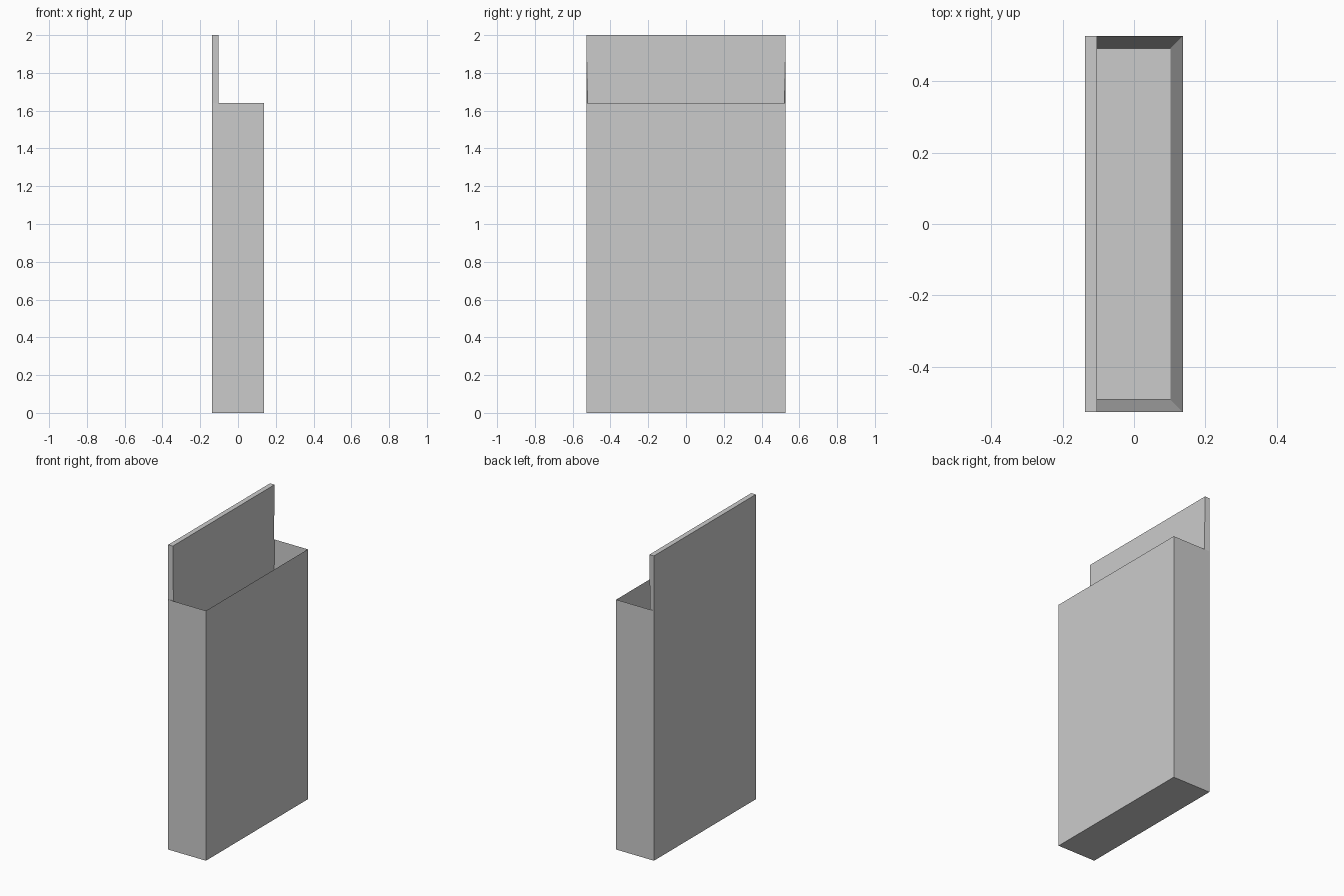
import bpy, bmesh

if "Cube" in bpy.data.objects:
    bpy.data.objects.remove(bpy.data.objects["Cube"])

X, Y, T = 0.137, 0.528, 0.035      # half depth, half width, wall thickness
RIM, TOP = 1.64, 2.0               # pocket rim and back panel heights
XI, YI = X - T, Y - T              # inner floor half sizes
XB = -X + 0.033                    # inner face of back panel

# The back panel's inner face narrows from its top down to the pocket floor
y_step = YI + (Y - YI) * (RIM - T) / (TOP - T)

bm = bmesh.new()


def side(s):
    """Named points of one end of the holder; s is the side of y."""
    pts = {
        "bot_back": (-X, s * Y, 0), "bot_front": (X, s * Y, 0),
        "rim_front": (X, s * Y, RIM), "rim_back": (XB, s * Y, RIM),
        "step": (XB, s * y_step, RIM), "rim_outer": (-X, s * Y, RIM),
        "top_in": (XB, s * Y, TOP), "top_out": (-X, s * Y, TOP),
        "floor_back": (XB, s * YI, T), "floor_front": (XI, s * YI, T),
    }
    return {k: bm.verts.new(p) for k, p in pts.items()}


L, R = side(-1), side(1)

# End walls, tapered inner walls and back panel edges
for e in (L, R):
    for names in ("bot_back bot_front rim_front rim_back rim_outer",
                  "rim_front rim_back floor_back floor_front",
                  "rim_back step floor_back",
                  "rim_outer rim_back step",
                  "rim_outer step top_in top_out"):
        bm.faces.new([e[n] for n in names.split()])

# Long faces joining both ends: base, front, front inside, floor, panel top
for a, b in (("bot_back", "bot_front"), ("bot_front", "rim_front"),
             ("rim_front", "floor_front"), ("floor_front", "floor_back"),
             ("top_in", "top_out")):
    bm.faces.new((L[a], L[b], R[b], R[a]))

# Back panel outside and inside
for names in (("bot_back", "rim_outer", "top_out"),
              ("floor_back", "step", "top_in")):
    bm.faces.new([L[n] for n in names] + [R[n] for n in reversed(names)])

bmesh.ops.recalc_face_normals(bm, faces=bm.faces[:])
mesh = bpy.data.meshes.new("wall_pocket")
bm.to_mesh(mesh)
bm.free()
obj = bpy.data.objects.new("wall_pocket", mesh)
bpy.context.collection.objects.link(obj)
